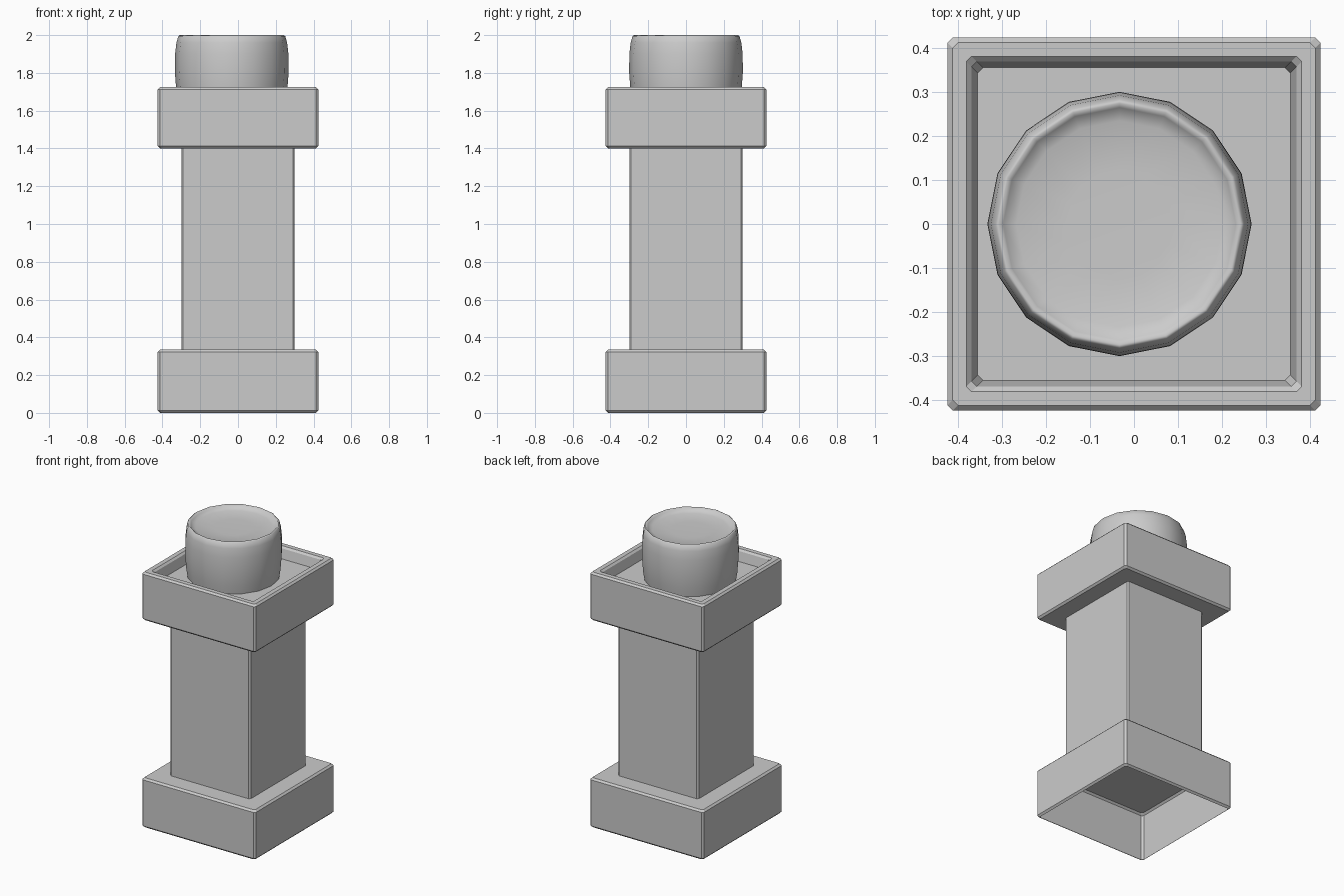
import bpy, bmesh, math

if "Cube" in bpy.data.objects:
    bpy.data.objects.remove(bpy.data.objects["Cube"])


def loft(name, rings, cap_start=False, cap_end=False):
    """Skin a list of point rings, ordered so that faces point outwards."""
    bm = bmesh.new()
    loops = [[bm.verts.new(p) for p in ring] for ring in rings]
    for a, b in zip(loops, loops[1:]):
        n = len(a)
        for i in range(n):
            j = (i + 1) % n
            bm.faces.new((a[i], a[j], b[j], b[i]))
    if cap_start:
        bm.faces.new(loops[0][::-1])
    if cap_end:
        bm.faces.new(loops[-1])
    mesh = bpy.data.meshes.new(name)
    bm.to_mesh(mesh)
    bm.free()
    obj = bpy.data.objects.new(name, mesh)
    bpy.context.collection.objects.link(obj)
    return obj


def square(h, z, c=0.012):
    """Square ring with chamfered corners, counter-clockwise."""
    k = h - c
    return [(h, -k, z), (h, k, z), (k, h, z), (-k, h, z),
            (-h, k, z), (-h, -k, z), (-k, -h, z), (k, -h, z)]


def circle(r, z, x=-0.033, n=16):
    return [(x + r * math.cos(2 * math.pi * i / n),
             r * math.sin(2 * math.pi * i / n), z) for i in range(n)]


# Hollow base block, open underneath
base = [(0.413, 0), (0.425, 0.012), (0.425, 0.323), (0.413, 0.335)]
loft("base_block", [square(h, z) for h, z in base], cap_end=True)

# Square shaft
loft("shaft", [square(0.3, 0.335, 0.01), square(0.3, 1.4, 0.01)])

# Capital block with a recessed tray in its top
capital = [(0.413, 1.40), (0.425, 1.412), (0.425, 1.713), (0.413, 1.725),
           (0.382, 1.725), (0.37, 1.713), (0.356, 1.65)]
loft("capital_block", [square(h, z) for h, z in capital],
     cap_start=True, cap_end=True)

# Rounded drum with a shallow dished top
drum_profile = [(0.283, 1.64), (0.294, 1.71), (0.301, 1.80), (0.300, 1.90),
                (0.293, 1.96), (0.283, 1.995), (0.275, 2.0), (0.265, 1.985),
                (0.235, 1.974), (0.12, 1.97)]
drum = loft("drum", [circle(r, z) for r, z in drum_profile], cap_end=True)
for poly in drum.data.polygons:
    poly.use_smooth = True
